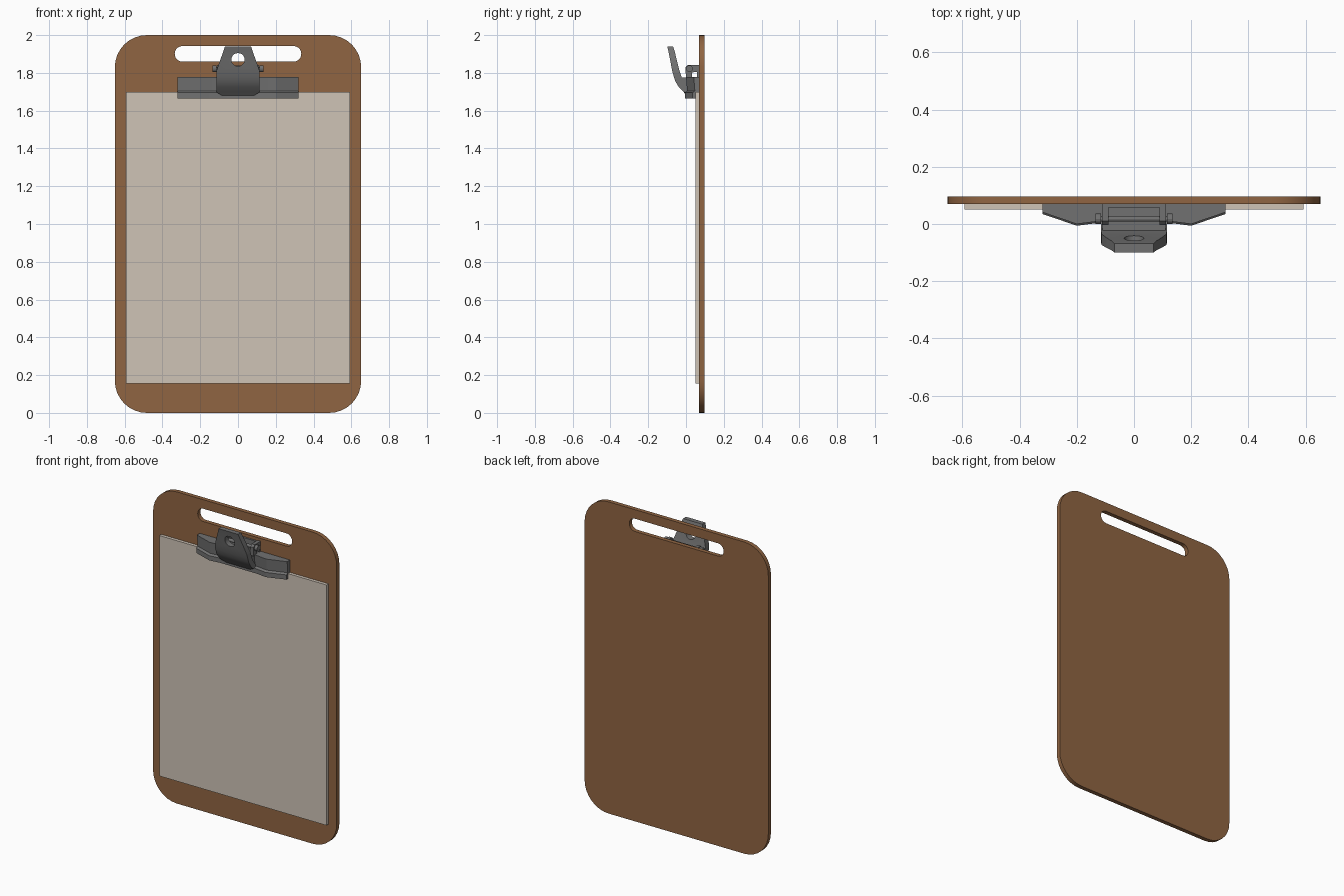
import bpy, bmesh, math
from mathutils import Vector

if "Cube" in bpy.data.objects:
    bpy.data.objects.remove(bpy.data.objects["Cube"])


def mat(name, rgb):
    m = bpy.data.materials.new(name)
    m.diffuse_color = (*rgb, 1)
    m.use_nodes = True
    m.node_tree.nodes["Principled BSDF"].inputs["Base Color"].default_value = m.diffuse_color
    return m


BROWN = mat("brown board", (0.28, 0.13, 0.055))
PAPER = mat("cream paper", (0.62, 0.55, 0.47))
METAL = mat("grey metal", (0.165, 0.165, 0.165))


def rounded(x0, x1, z0, z1, r, n):
    """Rounded rectangle outline."""
    pts = []
    for cx, cz, a in ((x1 - r, z1 - r, 0), (x0 + r, z1 - r, 90), (x0 + r, z0 + r, 180), (x1 - r, z0 + r, 270)):
        for i in range(n + 1):
            t = math.radians(a + 90 * i / n)
            pts.append((cx + r * math.cos(t), cz + r * math.sin(t)))
    return pts


def plate(name, loops, y0, y1, material):
    """Flat plate in the xz plane, inner loops become holes."""
    cu = bpy.data.curves.new(name, 'CURVE')
    cu.dimensions, cu.fill_mode, cu.extrude = '2D', 'BOTH', (y1 - y0) / 2
    for loop in loops:
        s = cu.splines.new('POLY')
        s.points.add(len(loop) - 1)
        for p, (x, z) in zip(s.points, loop):
            p.co = (x, z, 0, 1)
        s.use_cyclic_u = True
    tmp = bpy.data.objects.new(name, cu)
    bpy.context.collection.objects.link(tmp)
    bpy.context.view_layer.update()
    me = bpy.data.meshes.new_from_object(tmp)
    bpy.data.objects.remove(tmp)
    bm = bmesh.new()
    bm.from_mesh(me)
    bmesh.ops.remove_doubles(bm, verts=bm.verts, dist=1e-5)
    for v in bm.verts:
        x, y, z = v.co
        v.co = (x, (y0 + y1) / 2 - z, y)
    return finish(name, bm, material)


def finish(name, bm, material):
    bmesh.ops.recalc_face_normals(bm, faces=bm.faces)
    me = bpy.data.meshes.new(name)
    bm.to_mesh(me)
    bm.free()
    me.materials.clear()
    me.materials.append(material)
    ob = bpy.data.objects.new(name, me)
    bpy.context.collection.objects.link(ob)
    return ob


def loft(name, rings, material):
    """Closed solid through a list of equally long rings."""
    bm = bmesh.new()
    vs = [[bm.verts.new(p) for p in ring] for ring in rings]
    n = len(vs[0])
    for a, b in zip(vs, vs[1:]):
        for i in range(n):
            bm.faces.new((a[i], a[(i + 1) % n], b[(i + 1) % n], b[i]))
    bm.faces.new(vs[0])
    bm.faces.new(vs[-1][::-1])
    return finish(name, bm, material)


def profile_x(name, pts, x0, x1, material):
    return loft(name, [[(x, y, z) for y, z in pts] for x in (x0, x1)], material)


def rod(name, axis, centre, r, length, material, sides=12):
    bm = bmesh.new()
    bmesh.ops.create_cone(bm, cap_ends=True, segments=sides, radius1=r, radius2=r, depth=length)
    rot = Vector((0, 0, 1)).rotation_difference(Vector(axis)).to_matrix()
    for v in bm.verts:
        v.co = rot @ v.co + Vector(centre)
    return finish(name, bm, material)


# Board with carrying slot, and the paper block
plate("board", [rounded(-0.652, 0.652, 0, 2, 0.17, 8), rounded(-0.335, 0.335, 1.86, 1.942, 0.04, 6)], 0.07, 0.097, BROWN)
plate("paper", [[(-0.593, 0.155), (0.593, 0.155), (0.593, 1.698), (-0.593, 1.698)]], 0.05, 0.072, PAPER)

# Clip jaw: bulging bar with a small lip along its lower front edge
rings = []
for x, y in ((-0.32, 0.035), (-0.2, -0.006), (-0.13, 0.003), (0.13, 0.003), (0.2, -0.006), (0.32, 0.035)):
    rings.append([(x, 0.07, 1.665), (x, y, 1.665), (x, y, 1.695), (x, y + 0.012, 1.705), (x, y + 0.006, 1.778), (x, 0.07, 1.778)])
loft("clip_jaw", rings, METAL)

# Thumb lever: curved tapering plate with a round hole
rings = []
for z, w, yf, yb in ((1.668, 0.065, 0.012, 0.05), (1.698, 0.115, -0.012, 0.035), (1.725, 0.115, -0.038, 0.005),
                     (1.755, 0.115, -0.056, -0.015), (1.785, 0.115, -0.066, -0.026), (1.815, 0.113, -0.074, -0.036),
                     (1.88, 0.09, -0.086, -0.052), (1.915, 0.077, -0.093, -0.06), (1.94, 0.069, -0.099, -0.069)):
    rings.append([(-w, yf, z), (w, yf, z), (w, yb, z), (-w, yb, z)])
lever = loft("thumb_lever", rings, METAL)
cutter = rod("hole_cutter", (0, 1, 0), (0, -0.06, 1.87), 0.035, 0.2, METAL, 20)
cutter.hide_render = True
mod = lever.modifiers.new("hole", 'BOOLEAN')
mod.operation, mod.solver, mod.object = 'DIFFERENCE', 'EXACT', cutter
bpy.context.view_layer.objects.active = lever
bpy.ops.object.modifier_apply(modifier=mod.name)
bpy.data.objects.remove(cutter)

# Hinge: hooked arms, end knobs, pin and mounting plate
hook = [(0.0, 1.77), (-0.003, 1.83), (0.01, 1.843), (0.07, 1.843), (0.07, 1.805), (0.032, 1.803), (0.03, 1.77)]
for side, s in (("left", -1), ("right", 1)):
    profile_x(f"hinge_arm_{side}", hook, s * 0.09, s * 0.112, METAL)
    rod(f"hinge_knob_{side}", (1, 0, 0), (s * 0.125, 0.018, 1.822), 0.018, 0.02, METAL)
rod("hinge_pin", (1, 0, 0), (0, 0.018, 1.822), 0.01, 0.27, METAL)
plate("mounting_plate", [[(-0.112, 1.7), (0.112, 1.7), (0.112, 1.84), (-0.112, 1.84)]], 0.058, 0.071, METAL)
profile_x("lever_root", [(-0.03, 1.73), (-0.03, 1.775), (0.02, 1.775), (0.02, 1.7)], -0.11, 0.11, METAL)

# Smooth shading with sharp edges
for ob in bpy.context.collection.objects:
    ob.select_set(True)
    bpy.context.view_layer.objects.active = ob
bpy.ops.object.shade_smooth_by_angle(angle=math.radians(25))
